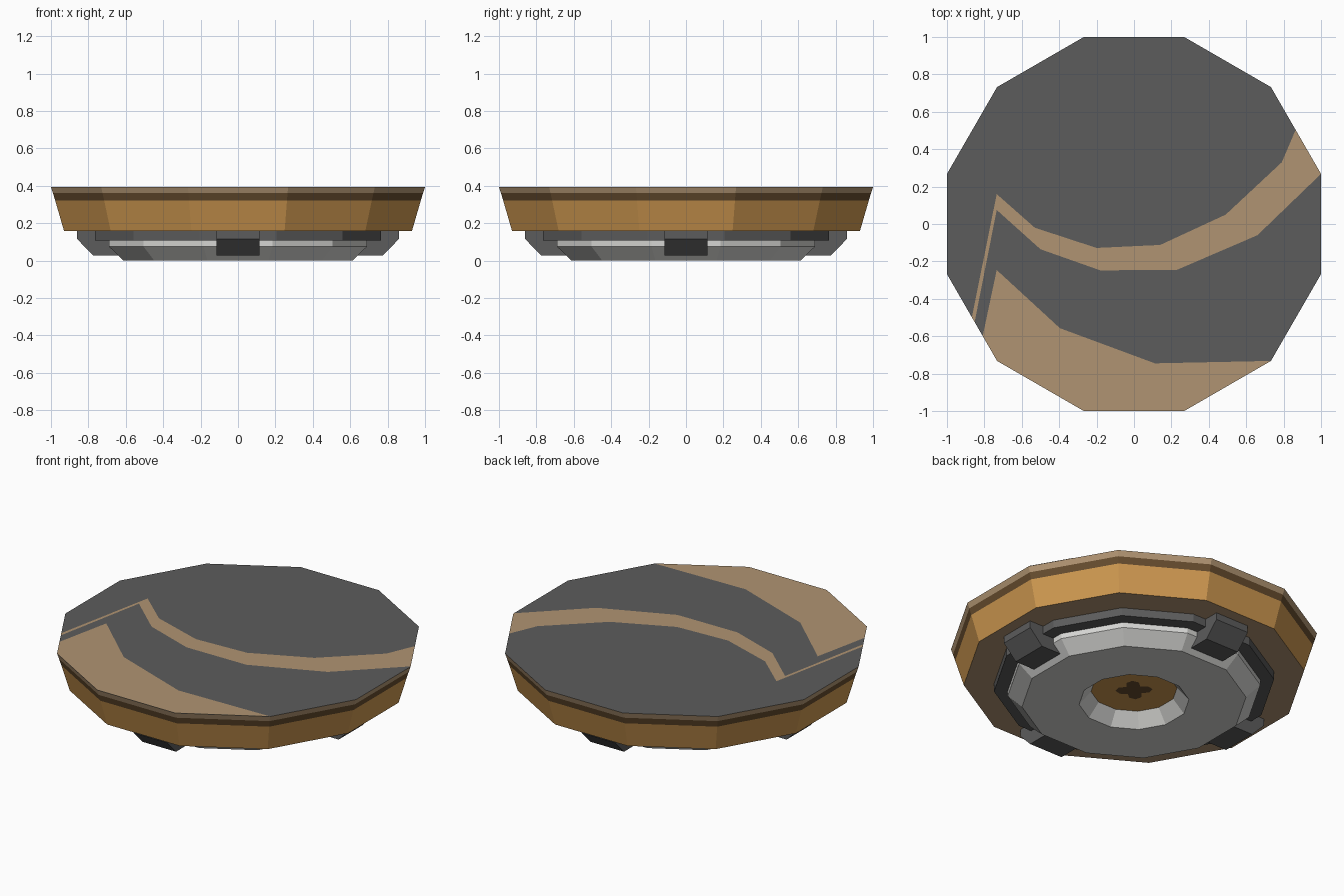
import bpy, bmesh, math

if "Cube" in bpy.data.objects:
    bpy.data.objects.remove(bpy.data.objects["Cube"])


def material(name, r, g, b):
    lin = [(c / 255 / 12.92) if c < 10 else ((c / 255 + 0.055) / 1.055) ** 2.4 for c in (r, g, b)]
    m = bpy.data.materials.new(name)
    m.diffuse_color = (*lin, 1)
    m.use_nodes = True
    m.node_tree.nodes["Principled BSDF"].inputs["Base Color"].default_value = m.diffuse_color
    return m


ORANGE = material("warm_wood", 206, 152, 80)
TAN = material("pale_tan", 176, 148, 114)
BROWN = material("dark_brown", 102, 76, 46)
GRAY = material("dark_gray", 92, 92, 92)
LIGHT = material("light_gray", 214, 214, 211)


def finish(bm, name, mats):
    me = bpy.data.meshes.new(name)
    bm.to_mesh(me)
    bm.free()
    for m in mats:
        me.materials.append(m)
    ob = bpy.data.objects.new(name, me)
    bpy.context.collection.objects.link(ob)
    return ob


def lathe(name, profile, mats, indices, n=12):
    """Stack of regular rings (apothem, z); closed at both ends.
    indices: start cap, each band, end cap."""
    bm = bmesh.new()
    rings = []
    for a, z in profile:
        r = a / math.cos(math.pi / n)
        rings.append([bm.verts.new((r * math.cos((i + .5) * 2 * math.pi / n),
                                    r * math.sin((i + .5) * 2 * math.pi / n), z)) for i in range(n)])
    bm.faces.new(rings[0][::-1]).material_index = indices[0]
    for k in range(len(rings) - 1):
        for i in range(n):
            j = (i + 1) % n
            f = bm.faces.new((rings[k][i], rings[k][j], rings[k + 1][j], rings[k + 1][i]))
            f.material_index = indices[k + 1]
    bm.faces.new(rings[-1]).material_index = indices[-1]
    return finish(bm, name, mats)


def plate(name, pts, z, mat, up=True):
    bm = bmesh.new()
    f = bm.faces.new([bm.verts.new((x, y, z)) for x, y in pts])
    f.normal_update()
    if (f.normal.z > 0) != up:
        f.normal_flip()
    bmesh.ops.triangulate(bm, faces=bm.faces[:])
    return finish(bm, name, [mat])


# Main twelve-sided dish with coloured bands
lathe("dish_body", [(.93, .158), (.977, .32), (.989, .36), (1.0, .394)],
      [ORANGE, BROWN, TAN, GRAY], [2, 0, 1, 2, 3])

# Painted stripe and corner patch on the top
plate("top_stripe", [(-.867, -.499), (-.734, .16), (-.53, -.02), (-.2, -.128), (.14, -.112),
                     (.49, .05), (.79, .33), (.864, .503), (1, .268), (.66, -.06), (.23, -.245),
                     (-.18, -.248), (-.5, -.135), (-.734, .075), (-.852, -.524)], .3955, TAN)
plate("top_patch", [(-.809, -.599), (-.734, -.246), (-.396, -.557), (.112, -.745), (.732, -.732),
                    (.268, -1), (-.268, -1), (-.732, -.732)], .3955, TAN)

# Dark collar under the dish
lathe("collar_ring", [(.765, .108), (.765, .16)], [GRAY], [0, 0, 0])

# Light base with conical recess; the start cap is the recess floor
lathe("base_plate", [(.235, .08), (.30, 0), (.612, 0), (.69, .075), (.69, .11)],
      [LIGHT, ORANGE], [1, 0, 0, 0, 0, 0])

# Four-lobed socket in the recess floor
lobes = []
for i in range(16):
    r = (.105, .09, .055, .09)[i % 4]
    t = math.pi / 4 + i * math.pi / 8
    lobes.append((r * math.cos(t), r * math.sin(t)))
plate("socket_mark", lobes, .078, BROWN, up=False)

# Four clamp feet around the base
foot = [(.60, .158), (.60, .026), (.773, .026), (.86, .115), (.86, .158)]
for k in range(4):
    bm = bmesh.new()
    a = [bm.verts.new((x, -.115, z)) for x, z in foot]
    b = [bm.verts.new((x, .115, z)) for x, z in foot]
    bm.faces.new(a)
    bm.faces.new(b[::-1])
    for i in range(5):
        j = (i + 1) % 5
        bm.faces.new((a[i], b[i], b[j], a[j]))
    bmesh.ops.recalc_face_normals(bm, faces=bm.faces[:])
    ob = finish(bm, f"clamp_foot_{k + 1}", [GRAY])
    ob.rotation_euler.z = k * math.pi / 2
